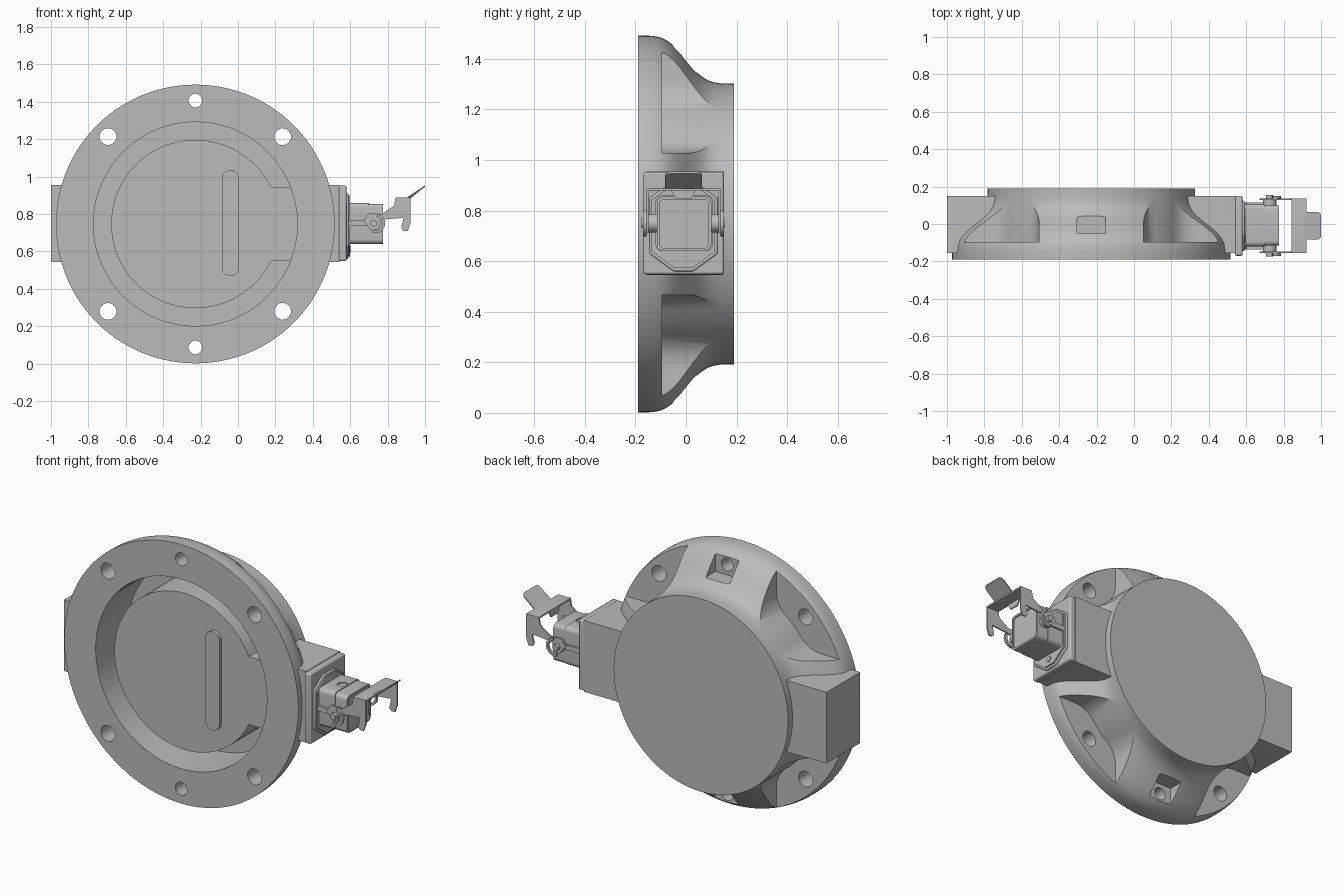
import bpy, bmesh, math
from mathutils import Vector

cube = bpy.data.objects.get("Cube")
if cube:
    bpy.data.objects.remove(cube, do_unlink=True)

CX, CZ = -0.228, 0.747      # centre of the round body
FRONT, BACK = -0.19, 0.19
LEDGE = -0.095              # seat of the bolt pockets

metal = bpy.data.materials.new("plain grey")
metal.use_nodes = True
GREY = (0.5, 0.5, 0.5, 1)
metal.diffuse_color = GREY
bsdf = next(n for n in metal.node_tree.nodes if n.type == 'BSDF_PRINCIPLED')
bsdf.inputs["Base Color"].default_value = GREY


def finish(name, bm):
    bmesh.ops.remove_doubles(bm, verts=bm.verts, dist=1e-5)
    bmesh.ops.recalc_face_normals(bm, faces=bm.faces)
    mesh = bpy.data.meshes.new(name)
    bm.to_mesh(mesh)
    bm.free()
    mesh.materials.append(metal)
    obj = bpy.data.objects.new(name, mesh)
    bpy.context.collection.objects.link(obj)
    return obj


def prism(name, pts, t0, t1, axis='Y'):
    """Extrude a 2D outline along an axis (X: y,z  Y: x,z  Z: x,y)."""
    place = {'X': lambda a, b, t: (t, a, b),
             'Y': lambda a, b, t: (a, t, b),
             'Z': lambda a, b, t: (a, b, t)}[axis]
    bm = bmesh.new()
    face = bm.faces.new([bm.verts.new(place(a, b, t0)) for a, b in pts])
    ext = bmesh.ops.extrude_face_region(bm, geom=[face])
    shift = Vector(place(0, 0, t1 - t0))
    bmesh.ops.translate(bm, vec=shift, verts=[g for g in ext["geom"] if isinstance(g, bmesh.types.BMVert)])
    return finish(name, bm)


def lathe(name, profile, steps=128):
    """Spin (radius, y) points around the body axis."""
    bm = bmesh.new()
    vs = [bm.verts.new((CX + r, y, CZ)) for r, y in profile]
    es = [bm.edges.new(pair) for pair in zip(vs, vs[1:])]
    bmesh.ops.spin(bm, geom=vs + es, cent=(CX, 0, CZ), axis=(0, 1, 0),
                   angle=math.tau, steps=steps, use_merge=True)
    return finish(name, bm)


def arc(cx, cz, r, a0, a1, n=12):
    angles = [math.radians(a0 + (a1 - a0) * i / n) for i in range(n + 1)]
    return [(cx + r * math.cos(a), cz + r * math.sin(a)) for a in angles]


def circle(cx, cz, r, n=32):
    return arc(cx, cz, r, 0, 360 - 360 / n, n - 1)


def rounded(x0, x1, z0, z1, r):
    return (arc(x1 - r, z1 - r, r, 0, 90, 6) + arc(x0 + r, z1 - r, r, 90, 180, 6)
            + arc(x0 + r, z0 + r, r, 180, 270, 6) + arc(x1 - r, z0 + r, r, 270, 360, 6))


def fillet(a, corner, b, n=8):
    a, corner, b = Vector(a), Vector(corner), Vector(b)
    ts = [i / n for i in range(n + 1)]
    return [tuple(a * (1 - t) ** 2 + corner * 2 * t * (1 - t) + b * t * t) for t in ts]


def combine(target, other, op):
    mod = target.modifiers.new("shape", 'BOOLEAN')
    mod.operation, mod.solver, mod.object = op, 'EXACT', other
    bpy.context.view_layer.objects.active = target
    bpy.ops.object.modifier_apply(modifier=mod.name)
    bpy.data.objects.remove(other, do_unlink=True)


def bevel(obj, width, segments=2):
    mod = obj.modifiers.new("soft edges", 'BEVEL')
    mod.width, mod.segments, mod.limit_method = width, segments, 'ANGLE'


# Round body with an S-curved flank
flank = []
for i in range(29):
    t = i / 14 - 1
    flank.append((0.65 - 0.095 * math.sin(math.pi / 2 * math.sin(math.pi / 2 * t)), BACK * t))
body = lathe("round_body", [(0, FRONT)] + flank + [(0, BACK)])

# Side blocks
for side in (-1, 1):
    xs = sorted((CX + side * 0.50, CX + side * 0.772))
    block = prism("side_block", rounded(xs[0], xs[1], 0.545, 0.955, 0.003), -0.155, 0.15)
    combine(body, block, 'UNION')

# Deep ring groove around a raised centre disc with a bridge to one side
combine(body, prism("bore", circle(CX, CZ, 0.545, 128), -0.3, 0.1), 'DIFFERENCE')
near = math.degrees(math.asin(0.195 / 0.45))
far = math.degrees(math.asin(0.195 / 0.55))
island = arc(CX, CZ, 0.45, near, 360 - near, 96) + arc(CX, CZ, 0.55, -far, far, 12)
combine(body, prism("island", island, -0.155, 0.13), 'UNION')
combine(body, prism("bar", rounded(-0.085, 0.005, 0.468, 1.035, 0.044), -0.175, -0.12), 'UNION')

# Four filleted corner pockets that leave the rear drum standing
R, W = 0.557, 0.28
turn = math.degrees(math.asin(W / R))
root = R * math.cos(math.radians(turn))
for sx in (-1, 1):
    for sz in (-1, 1):
        wall = arc(0, 0, R, turn + 9, 81 - turn)
        pts = (fillet((root + 0.09, W), (root, W), wall[0]) + wall[1:-1]
               + fillet(wall[-1], (W, root), (W, root + 0.09)) + [(W, 1), (1, 1), (1, W)])
        pocket = prism("pocket", [(CX + sx * a, CZ + sz * b) for a, b in pts], LEDGE, 0.3)
        combine(body, pocket, 'DIFFERENCE')
        hole = prism("hole", circle(CX + sx * 0.467, CZ + sz * 0.467, 0.045), -0.3, 0.0)
        combine(body, hole, 'DIFFERENCE')

# Top and bottom bolt windows
for sz in (-1, 1):
    zs = sorted((CZ + sz * 0.60, CZ + sz * 0.85))
    window = prism("window", [(CX - 0.076, -0.05), (CX + 0.076, -0.05)]
                   + arc(CX + 0.056, 0.025, 0.02, 0, 90, 5)
                   + arc(CX - 0.056, 0.025, 0.02, 90, 180, 5), zs[0], zs[1], 'Z')
    combine(body, window, 'DIFFERENCE')
    combine(body, prism("hole", circle(CX, CZ + sz * 0.66, 0.037), -0.3, -0.03), 'DIFFERENCE')

# Connector base: plate, six-sided gasket and collar
PY, PZ = -0.01, 0.75
plate = prism("connector_plate", rounded(-0.17, 0.15, 0.548, 0.953, 0.012), 0.54, 0.58, 'X')
bevel(plate, 0.008)


def hexagon(s):
    corners = [(0.135, 0.10), (0.05, 0.16), (-0.05, 0.16), (-0.135, 0.10),
               (-0.135, -0.12), (-0.04, -0.19), (0.04, -0.19), (0.135, -0.12)]
    return [(PY + a * s, PZ + b * s) for a, b in corners]


bevel(prism("connector_gasket", hexagon(1), 0.57, 0.59, 'X'), 0.005)
prism("connector_collar", hexagon(0.93), 0.585, 0.598, 'X')
prism("base_screw", circle(PY, 0.61, 0.016, 20), 0.595, 0.603, 'X')

# Connector housing with shallow end opening and top knockout
housing = prism("connector_housing", rounded(-0.12, 0.105, 0.64, 0.86, 0.025), 0.58, 0.70, 'X')
nose = prism("nose", rounded(-0.115, 0.10, 0.64, 0.855, 0.025), 0.69, 0.775, 'X')
combine(housing, nose, 'UNION')
combine(housing, prism("opening", rounded(-0.104, 0.089, 0.651, 0.844, 0.018), 0.767, 0.8, 'X'), 'DIFFERENCE')
combine(housing, prism("knockout", circle(0.672, PY, 0.028), 0.852, 0.9, 'Z'), 'DIFFERENCE')

# Latch sides, pivots and spring clips, mirrored across the housing
arm = [(0.67, 0.765), (0.70, 0.805), (0.77, 0.80), (0.835, 0.845), (0.842, 0.888),
       (0.922, 0.888), (0.922, 0.75), (0.908, 0.71), (0.885, 0.71), (0.873, 0.725),
       (0.885, 0.78), (0.79, 0.772), (0.755, 0.765), (0.74, 0.72), (0.71, 0.715)]
for side, word in ((-1, "front"), (1, "back")):
    def span(a, b):
        return sorted((PY + side * a, PY + side * b))
    prism(word + "_latch_arm", arm, *span(0.138, 0.146))
    prism(word + "_pivot_boss", circle(0.725, 0.75, 0.036), *span(0.10, 0.138))
    prism(word + "_pivot_pin", circle(0.725, 0.75, 0.018, 20), *span(0.13, 0.165))
    hook = arc(0.735, 0.75, 0.052, -110, 80) + arc(0.735, 0.75, 0.038, 80, -110)
    prism(word + "_spring_clip", hook, *span(0.146, 0.16))
    prism(word + "_side_rail", rounded(0.60, 0.70, 0.735, 0.765, 0.006), *span(0.10, 0.125))

# Latch bridge, lip and angled thumb tab
prism("latch_bridge", rounded(PY - 0.146, PY + 0.146, 0.879, 0.888, 0.004), 0.842, 0.922, 'X')
prism("latch_lip", [(PY - 0.05, 0.88), (PY - 0.03, 0.845), (PY + 0.03, 0.845), (PY + 0.05, 0.88)],
      0.842, 0.85, 'X')
tab = prism("thumb_tab", rounded(0.90, 1.0, PY - 0.073, PY + 0.073, 0.02), 0, 0.008, 'Z')
for v in tab.data.vertices:
    v.co.z += 0.879 + max(0, v.co.x - 0.918) * 0.82

# Smooth shading with crisp edges
bpy.ops.object.select_all(action='DESELECT')
for obj in bpy.context.scene.objects:
    if obj.type == 'MESH':
        obj.select_set(True)
bpy.context.view_layer.objects.active = body
bpy.ops.object.shade_smooth_by_angle(angle=math.radians(30))
